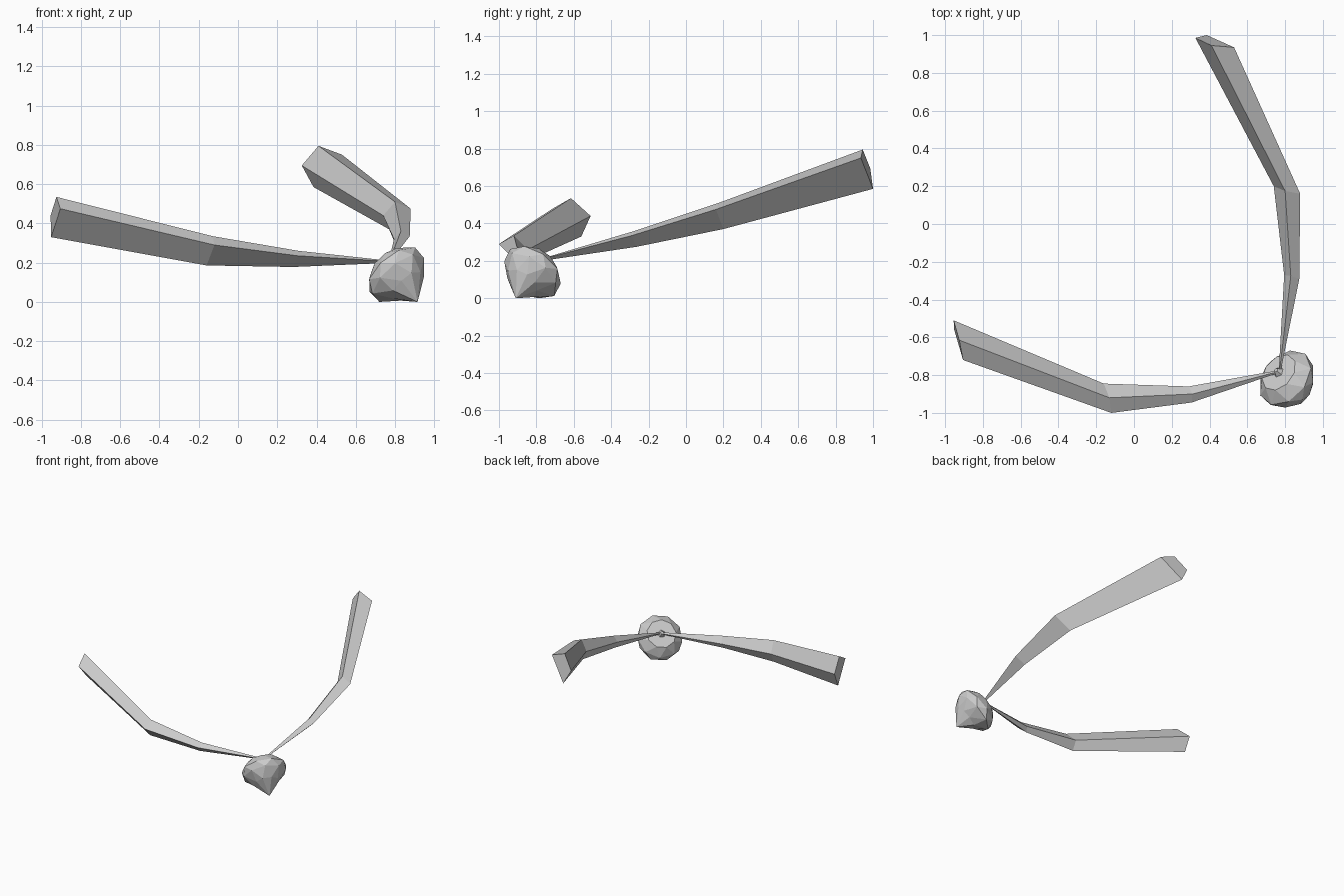
import bpy, math, random
from mathutils import Vector

if "Cube" in bpy.data.objects:
    bpy.data.objects.remove(bpy.data.objects["Cube"])

random.seed(4)


def make(name, verts, faces):
    me = bpy.data.meshes.new(name)
    me.from_pydata([tuple(v) for v in verts], [], faces)
    me.update()
    ob = bpy.data.objects.new(name, me)
    bpy.context.collection.objects.link(ob)
    return ob


def strip(a, b, n):
    # Quads between two rings of n vertices starting at a and b
    return [(a + i, a + (i + 1) % n, b + (i + 1) % n, b + i) for i in range(n)]


# Faceted fruit: rings around a tilted axis, ending in an off-centre tip
top = Vector((0.76, -0.78, 0.205))
tip = Vector((0.915, -0.91, 0.0))
axis = Vector((0.56, -0.48, -0.68)).normalized()
side = axis.cross(Vector((0, 0, 1))).normalized()
up = side.cross(axis)
N = 9
profile = [(0.012, 0.108), (0.07, 0.166), (0.12, 0.165), (0.19, 0.098)]
verts, faces = [top + axis * 0.012], []
for k, (h, r) in enumerate(profile):
    for i in range(N):
        a = math.tau * (i + 0.5 * (k % 2)) / N
        rr = r + (random.uniform(-0.012, 0.012) if k > 1 else 0)
        shift = up * 0.012 if k == 3 else Vector()
        verts.append(top + axis * h + shift + rr * (side * math.cos(a) + up * math.sin(a)))
verts.append(tip)
last = len(verts) - 1
for i in range(N):
    j = (i + 1) % N
    faces.append((0, 1 + j, 1 + i))
    faces.append((last - N + i, last - N + j, last))
# Staggered rings joined by triangles
for k in range(len(profile) - 1):
    a, b = 1 + k * N, 1 + (k + 1) * N
    for i in range(N):
        j = (i + 1) % N
        if k % 2 == 0:
            faces += [(a + i, a + j, b + i), (a + j, b + j, b + i)]
        else:
            faces += [(a + i, a + j, b + j), (a + i, b + j, b + i)]
# Keep the fruit on the ground
for v in verts:
    v.z = max(v.z, 0.0)
make("fruit", verts, [f[::-1] for f in faces])

# Small nub where the stems meet
bpy.ops.mesh.primitive_cone_add(vertices=5, radius1=0.03, radius2=0.012, depth=0.025,
                                location=top - axis * 0.002)
nub = bpy.context.object
nub.name = "nub"
nub.rotation_euler = (-axis).to_track_quat('Z', 'Y').to_euler()


# Tapering four-sided stems, each ring: top, outer, bottom, inner
def stem(name, base, rings, flip):
    base = Vector(base)
    first = [Vector(p) for p in rings[0]]
    mid = sum(first, Vector()) / 4
    pts = [base + (p - mid) * 0.15 for p in first]
    for ring in rings:
        pts += [Vector(p) for p in ring]
    fs = [(3, 2, 1, 0)]
    for k in range(len(rings)):
        fs += strip(4 * k, 4 * k + 4, 4)
    e = 4 * len(rings)
    fs.append((e, e + 1, e + 2, e + 3))
    make(name, pts, [f[::-1] for f in fs] if flip else fs)


stem("left_stem", (0.765, -0.78, 0.205), [
    [(0.31, -0.90, 0.26), (0.305, -0.945, 0.235), (0.28, -0.88, 0.178), (0.29, -0.86, 0.215)],
    [(-0.13, -0.92, 0.335), (-0.12, -1.0, 0.29), (-0.16, -0.88, 0.186), (-0.16, -0.845, 0.26)],
    [(-0.925, -0.615, 0.535), (-0.905, -0.72, 0.475), (-0.952, -0.56, 0.33), (-0.955, -0.51, 0.44)],
], False)
stem("right_stem", (0.772, -0.765, 0.208), [
    [(0.83, -0.275, 0.36), (0.875, -0.29, 0.335), (0.81, -0.265, 0.275), (0.795, -0.27, 0.32)],
    [(0.80, 0.175, 0.51), (0.88, 0.16, 0.475), (0.77, 0.20, 0.37), (0.74, 0.20, 0.44)],
    [(0.41, 0.945, 0.795), (0.53, 0.935, 0.75), (0.385, 1.0, 0.585), (0.325, 0.985, 0.695)],
], True)
